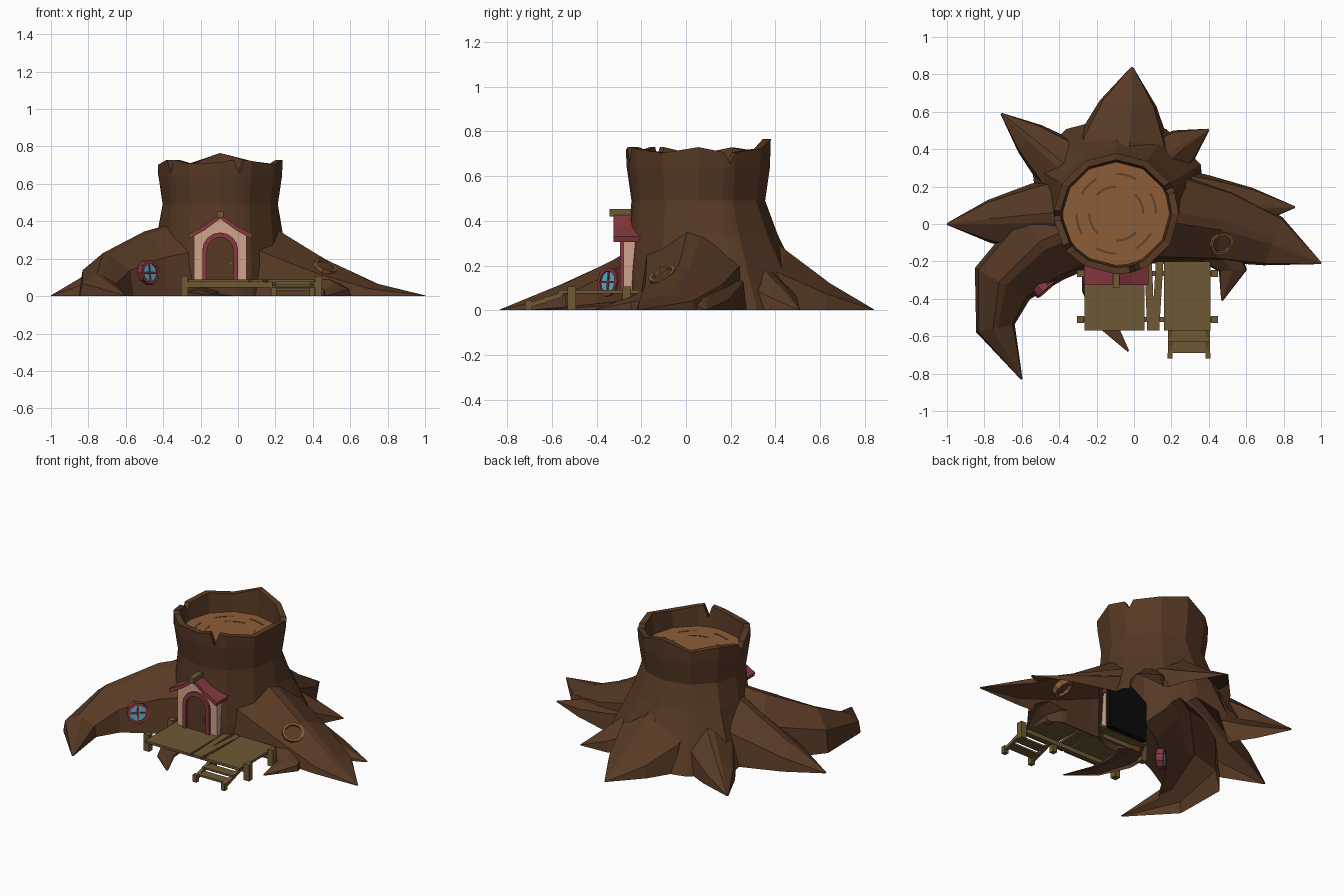
import bpy, bmesh, math
from mathutils import Vector, Matrix

if "Cube" in bpy.data.objects:
    bpy.data.objects.remove(bpy.data.objects["Cube"])

def mat(name, *c):
    m = bpy.data.materials.new(name)
    m.diffuse_color = (*c, 1)
    m.use_nodes = True
    m.node_tree.nodes["Principled BSDF"].inputs["Base Color"].default_value = m.diffuse_color
    return m

BARK = mat("bark", .095, .041, .018)
CUT = mat("cut wood", .27, .11, .038)
GRAIN = mat("grain", .13, .055, .02)
PLANK = mat("plank", .155, .1, .034)
RED = mat("red paint", .24, .04, .05)
WALL = mat("cream wall", .64, .37, .25)
GLASS = mat("blue glass", .11, .42, .57)
TAN = mat("tan", .22, .1, .035)
BLACK = mat("black", .003, .003, .003)

def loft(name, rings, m, M=None, wrap=False):
    """Skin a list of closed rings; cap the ends unless wrapped."""
    bm = bmesh.new()
    vs = [[bm.verts.new(p) for p in r] for r in rings]
    n = len(vs[0])
    pairs = list(zip(vs, vs[1:])) + ([(vs[-1], vs[0])] if wrap else [])
    for a, b in pairs:
        for i in range(n):
            j = (i + 1) % n
            bm.faces.new((a[i], a[j], b[j], b[i]))
    if not wrap:
        bm.faces.new(vs[0])
        bm.faces.new(vs[-1])
    bmesh.ops.recalc_face_normals(bm, faces=bm.faces)
    me = bpy.data.meshes.new(name)
    if M:
        bm.transform(M)
    bm.to_mesh(me)
    bm.free()
    me.materials.append(m)
    ob = bpy.data.objects.new(name, me)
    bpy.context.collection.objects.link(ob)
    return ob

def prism(name, pts, z0, z1, m, M):
    return loft(name, [[(x, y, z) for x, y in pts] for z in (z0, z1)], m, M)

def frame(name, outer, inner, z0, z1, m, M):
    rings = [[(x, y, z) for x, y in o] for o, z in
             ((outer, z0), (outer, z1), (inner, z1), (inner, z0))]
    return loft(name, rings, m, M, wrap=True)

def place(loc, normal):
    return Matrix.Translation(loc) @ Vector(normal).to_track_quat('Z', 'Y').to_matrix().to_4x4()

def bar(name, x, y, w, d, z0, z1, m=PLANK, M=Matrix()):
    """Box centred on x, y."""
    pts = [(x + s * w / 2, y + t * d / 2) for s, t in ((-1, -1), (1, -1), (1, 1), (-1, 1))]
    return prism(name, pts, z0, z1, m, M)

def oval(r, n=10):
    return [(r * math.cos(math.tau * i / n), r * math.sin(math.tau * i / n)) for i in range(n)]

# --- hollow trunk: twelve sides, wavy rim with a rear peak and four cracks
CX, CY, FLOOR = -.095, .055, .6
CRACKS = (26, 182, 217, 288)
def rim(a):
    return .715 + .014 * math.cos(math.radians(a * 5)) + (.05 if a == 90 else 0)
SPOKES = [(a, rim(a)) for a in range(0, 360, 30) if all(abs(a - c) > 8 for c in CRACKS)]
for c in CRACKS:
    SPOKES += [(c - 5, rim(c)), (c, .655), (c + 5, rim(c))]
SPOKES.sort()

def trunk_ring(r, flare=0, z=None):
    """Flare widens the sides and back, leaving the door front upright."""
    out = []
    for a, h in SPOKES:
        t = math.radians(a)
        q = r + flare * min(1, max(0, .3 + 1.25 * math.sin(t)))
        out.append((CX + q * math.cos(t), CY + q * math.sin(t) * .97, h if z is None else z))
    return out

stump = loft("stump", [trunk_ring(.34, .24, -.08), trunk_ring(.335, .12, .16),
                       trunk_ring(.32, .045, .34), trunk_ring(.308, 0, .49),
                       trunk_ring(.33, 0, .64), trunk_ring(.334),
                       trunk_ring(.297), trunk_ring(.285, 0, FLOOR)], BARK)

# --- roots: tapered arches along a bent path from the trunk centre to a tip
def root(tip, high, wide, bend=None, fall=1.0, taper=.65, most=.27):
    s, e = Vector((CX, CY)), Vector(tip)
    c = Vector(bend) if bend else (s + e) / 2
    low = -.03 - high / 50
    rings = []
    for t in (0, .25, .5, .75, 1):
        p = s * (1 - t) ** 2 + c * 2 * t * (1 - t) + e * t * t
        d = ((c - s) * (1 - t) + (e - c) * t).normalized()
        z = max(.004, high * (1 - t) ** fall)
        w = max(.006, min(most, wide * (1 - t) ** taper))
        sec = [(-1, low), (-.84, .6 * z), (-.12, z), (.12, z * .97), (.84, .6 * z), (1, low)]
        rings.append([(p.x - d.y * w * k, p.y + d.x * w * k, h) for k, h in sec])
    return loft("root", rings, BARK)

ROOTS = [root((-.6, -.83), .46, .275, (-1.06, -.25), most=.22),     # front left, curling
         root((-1, 0), .55, .3),                                    # left
         root((-.71, .59), .47, .25),                               # back left
         root((-.01, .84), .6, .4, fall=1.15),                      # back
         root((.4, .505), .46, .25, (.13, .36)),                    # back right
         root((1, -.21), .57, .3, (.5, .06), 1.55, .5),             # right
         root((.86, .09), .4, .31, (.42, .1), 1.2, .75),            # right spur
         root((.47, -.41), .24, .2, (.72, -.06)),                   # right hook
         root((-.03, -.68), .07, .14, (-.33, -.4))]                 # front, under the deck

# Union the roots into the stump, then cut it open at ground level
bpy.context.view_layer.objects.active = stump
for r in ROOTS:
    mod = stump.modifiers.new("join_root", 'BOOLEAN')
    mod.operation, mod.solver, mod.object = 'UNION', 'EXACT', r
    bpy.ops.object.modifier_apply(modifier=mod.name)
    bpy.data.objects.remove(r)
me = stump.data
me.materials.clear()
me.materials.append(BARK)
me.materials.append(CUT)
bm = bmesh.new()
bm.from_mesh(me)
bmesh.ops.bisect_plane(bm, geom=bm.verts[:] + bm.edges[:] + bm.faces[:], dist=1e-5,
                       plane_co=(0, 0, 0), plane_no=(0, 0, 1), clear_inner=True)
for f in bm.faces:   # sawn floor inside the rim
    f.material_index = int(abs(f.calc_center_median().z - FLOOR) < .004 and abs(f.normal.z) > .95)
bm.to_mesh(me)
bm.free()

# --- growth-ring dashes on the sawn floor
for rad, count in ((.213, 6), (.145, 4)):
    for i in range(count):
        arc = [math.tau * (i + k * .17) / count for k in range(4)]
        pts = [((rad + o) * math.cos(t), (rad + o) * math.sin(t))
               for o, ts in ((.006, arc), (-.006, arc[::-1])) for t in ts]
        prism("growth_ring", pts, 0, .002, GRAIN, Matrix.Translation((CX, CY, FLOOR)))

# --- door porch: gabled wall, arched trim, door, knob, roof
front = place((CX, 0, 0), (0, -1, 0))
gable = [(-.14, .08), (.14, .08), (.14, .335), (0, .42), (-.14, .335)]
prism("porch_wall", gable, .2, .28, WALL, front)
prism("dark_recess", gable, .165, .199, BLACK, front)

def arch(w, base):
    half = [math.pi * i / 8 for i in range(9)]
    return [(w, base)] + [(w * math.cos(t), .244 + w * math.sin(t)) for t in half] + [(-w, base)]

prism("door", arch(.075, .086), .275, .284, BARK, front)
frame("door_trim", arch(.096, .085), arch(.07, .086), .27, .296, RED, front)
prism("door_knob", oval(.007, 6), 0, .009, TAN, place((CX + .055, -.283, .175), (0, -1, 0)))
for s in (-1, 1):   # slightly swept roof slopes
    top = [(0, .438), (s * .085, .378), (s * .172, .33)]
    prism("roof_side", top + [(x * .96, z - .024) for x, z in top[::-1]], .2, .325, RED, front)
bar("ridge_beam", CX, -.28, .036, .125, .418, .453)

# --- round window on the front-left root
win = place((-.48, -.338, .125), (.67, -.74, .1))
frame("window_frame", oval(.066), oval(.05), -.03, .02, RED, win)
prism("window_glass", oval(.053), -.025, .012, GLASS, win)
bar("window_bar", 0, 0, .009, .1, .011, .017, RED, win)
bar("window_crossbar", 0, 0, .1, .009, .011, .017, RED, win)

# --- knot ring on the right root
frame("knot_ring", oval(.066), oval(.05), -.03, .008, TAN, place((.468, -.105, .16), (.48, -.48, 1)))

# --- deck: boards, rails, posts
for x, w, tilt in ((-.105, .32, 0), (.083, .04, .04), (.126, .04, -.06), (.285, .25, 0)):
    spot = Matrix.Translation((x, -.385, 0)) @ Matrix.Rotation(tilt, 4, 'Z')
    bar("deck_board", 0, 0, w, .37, .075, .09, M=spot)
for y in (-.265, -.51):
    bar("deck_rail", .07, y, .72, .026, .047, .076)
    for x in (-.285, .43):
        bar("deck_post", x, y, .038, .038, 0, .107)
bar("deck_middle_post", .185, -.515, .03, .03, 0, .076)

# --- steps
for x in (.192, .395):
    bar("step_post", x, -.705, .028, .03, 0, .045)
    side = [(-.7, .012), (-.55, .06), (-.55, .082), (-.7, .034)]
    loft("step_side", [[(q, y, z) for y, z in side] for q in (x - .01, x + .01)], PLANK)
for y, z in ((-.6, .052), (-.66, .03)):
    bar("step_tread", .293, y, .217, .062, z, z + .012)
